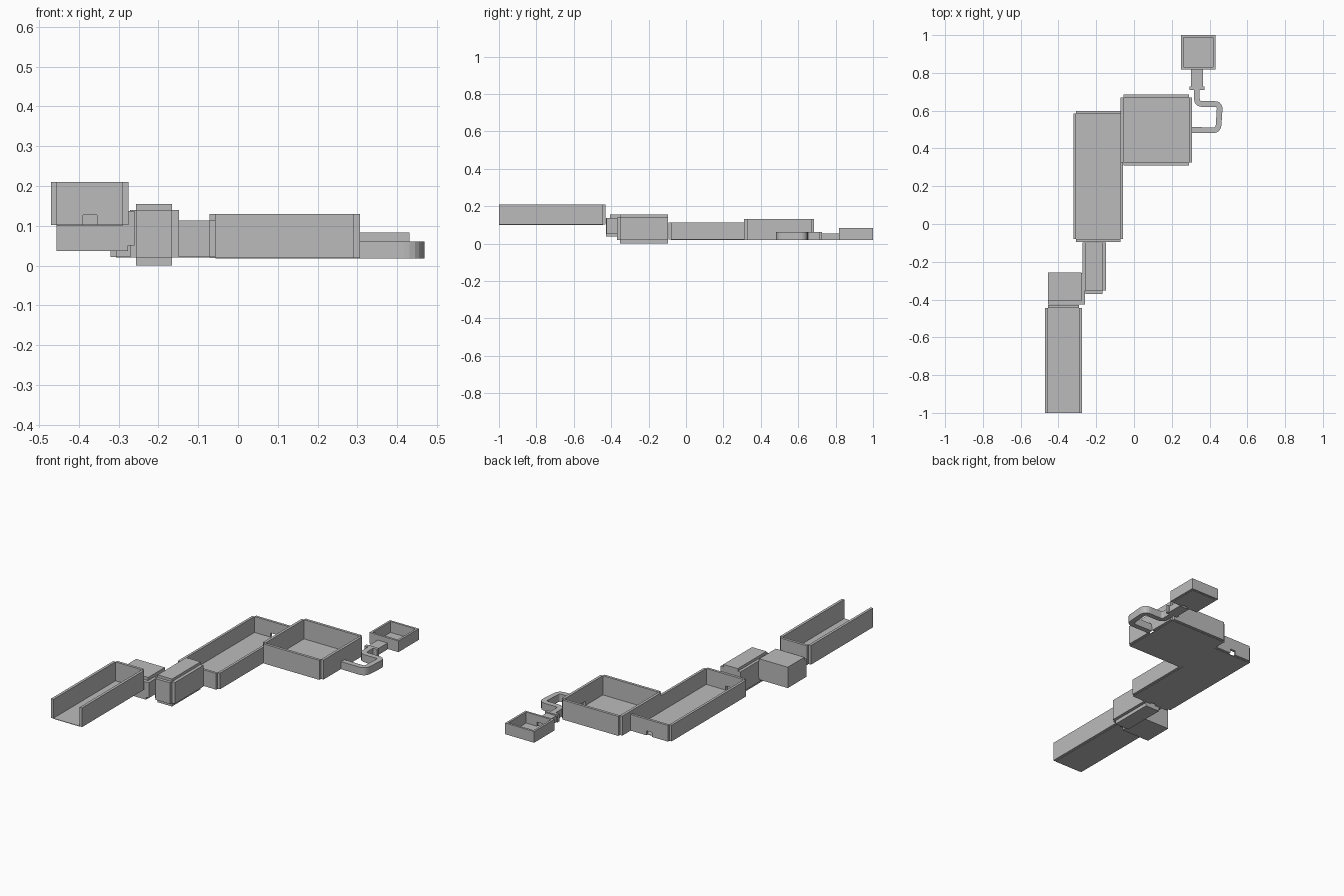
import bpy, bmesh, math
from mathutils import Vector

if "Cube" in bpy.data.objects:
    bpy.data.objects.remove(bpy.data.objects["Cube"])

grey = bpy.data.materials.new("plain_grey")
grey.diffuse_color = (0.5, 0.5, 0.5, 1)
grey.use_nodes = True
grey.node_tree.nodes["Principled BSDF"].inputs["Base Color"].default_value = grey.diffuse_color


def add_object(name, bm):
    bmesh.ops.recalc_face_normals(bm, faces=bm.faces)
    mesh = bpy.data.meshes.new(name)
    bm.to_mesh(mesh)
    bm.free()
    mesh.materials.append(grey)
    ob = bpy.data.objects.new(name, mesh)
    bpy.context.collection.objects.link(ob)
    return ob


def box(bm, x0, x1, y0, y1, z0, z1):
    vs = bmesh.ops.create_cube(bm, size=1)["verts"]
    for v in vs:
        v.co = Vector(((x0 + x1) / 2 + v.co.x * (x1 - x0),
                       (y0 + y1) / 2 + v.co.y * (y1 - y0),
                       (z0 + z1) / 2 + v.co.z * (z1 - z0)))


def prism(bm, pts, z0, z1):
    face = bm.faces.new([bm.verts.new((p.x, p.y, z0)) for p in pts])
    top = bmesh.ops.extrude_face_region(bm, geom=[face])["geom"]
    for v in top:
        if isinstance(v, bmesh.types.BMVert):
            v.co.z = z1


def wall(name, x0, x1, y0, y1, z0, z1, door=None, w=0.035, h=0.025):
    """Wall slab as one prism; door is the doorway centre along its long side."""
    bm = bmesh.new()
    along_x = x1 - x0 > y1 - y0
    a0, a1 = (x0, x1) if along_x else (y0, y1)
    b0, b1 = (y0, y1) if along_x else (x0, x1)
    prof = [(a0, z0), (a0, z1), (a1, z1), (a1, z0)]
    if door is not None:
        l, r = door - w / 2, door + w / 2
        prof += [(r, z0), (r, z0 + h), (l, z0 + h), (l, z0)]
    put = (lambda a, b, z: (a, b, z)) if along_x else (lambda a, b, z: (b, a, z))
    near = [bm.verts.new(put(a, b0, z)) for a, z in prof]
    far = [bm.verts.new(put(a, b1, z)) for a, z in prof]
    bm.faces.new(near)
    bm.faces.new(far)
    n = len(prof)
    for i in range(n):
        j = (i + 1) % n
        bm.faces.new((near[i], near[j], far[j], far[i]))
    add_object(name, bm)


def block(name, *dims):
    bm = bmesh.new()
    box(bm, *dims)
    add_object(name, bm)


def room(name, x0, x1, y0, y1, z0, z1, t, sides, doors={}, floor=0.003):
    """Open tray: floor slab with separate walls outside it, corners left open."""
    block(name + "_floor", x0, x1, y0, y1, z0, z0 + floor)
    spans = {"left": (x0 - t, x0, y0, y1), "right": (x1, x1 + t, y0, y1),
             "front": (x0, x1, y0 - t, y0), "back": (x0, x1, y1, y1 + t)}
    for s in sides:
        wall(f"{name}_{s}_wall", *spans[s], z0 + floor * 0.5, z1, doors.get(s))


# Entry channel, open at the front
room("entry_channel", -0.455, -0.29, -1.0, -0.445, 0.10, 0.21, 0.015,
     ("left", "right", "back"), {"back": -0.372})

# Closed side chamber with front and right wall plates
block("side_chamber", -0.456, -0.277, -0.407, -0.258, 0.037, 0.155)
wall("side_chamber_front_wall", -0.456, -0.277, -0.427, -0.407, 0.037, 0.137)
wall("side_chamber_right_wall", -0.277, -0.26, -0.425, -0.26, 0.05, 0.137)

# Closed passage chamber with raised roof and sunken base
block("passage_chamber", -0.256, -0.166, -0.353, -0.097, 0.0, 0.155)
wall("passage_left_wall", -0.272, -0.256, -0.353, -0.097, 0.02, 0.14)
wall("passage_right_wall", -0.166, -0.148, -0.353, -0.097, 0.02, 0.14)
wall("passage_front_wall", -0.256, -0.166, -0.37, -0.353, 0.02, 0.14)

# Long hall
room("long_hall", -0.306, -0.071, -0.08, 0.585, 0.02, 0.113, 0.014,
     ("left", "front", "back"), {"back": -0.19, "front": -0.21})
wall("long_hall_right_wall", -0.071, -0.057, -0.08, 0.325, 0.022, 0.113)

# Square hall
room("square_hall", -0.056, 0.292, 0.325, 0.67, 0.018, 0.13, 0.015,
     ("left", "right", "front", "back"), {"right": 0.5})

# Winding corridor: rounded path swept as a flat-topped strip
path = [Vector(p) for p in ((0.305, 0.498), (0.446, 0.496), (0.455, 0.635),
                            (0.333, 0.635), (0.333, 0.712))]
line = [path[0]]
for a, b, c in zip(path, path[1:], path[2:]):
    p, q = b + (a - b).normalized() * 0.028, b + (c - b).normalized() * 0.028
    for i in range(6):
        t = i / 5
        line.append(p * (1 - t) ** 2 + b * 2 * t * (1 - t) + q * t * t)
line.append(path[-1])
left, right = [], []
for i, p in enumerate(line):
    d = (line[min(i + 1, len(line) - 1)] - line[max(i - 1, 0)]).normalized()
    n = Vector((-d.y, d.x)) * 0.015
    left.append(p + n)
    right.append(p - n)
bm = bmesh.new()
rings = [[bm.verts.new((p.x, p.y, z)) for p, z in
          ((l, 0.018), (r, 0.018), (r, 0.061), (l, 0.061))]
         for l, r in zip(left, right)]
for a, b in zip(rings, rings[1:]):
    for k in range(4):
        m = (k + 1) % 4
        bm.faces.new((a[k], a[m], b[m], b[k]))
bm.faces.new(rings[0])
bm.faces.new(rings[-1])
add_object("winding_corridor", bm)

# Connector between corridor and end room
block("connector_collar", 0.295, 0.373, 0.71, 0.728, 0.018, 0.061)
block("connector", 0.302, 0.364, 0.728, 0.817, 0.018, 0.054)

# Small end room
room("end_room", 0.262, 0.419, 0.83, 0.988, 0.018, 0.083, 0.012,
     ("front", "back"), {"front": 0.335})
for side, x in (("left", 0.25), ("right", 0.419)):
    wall(f"end_room_{side}_wall", x, x + 0.012, 0.818, 1.0, 0.0195, 0.083)
